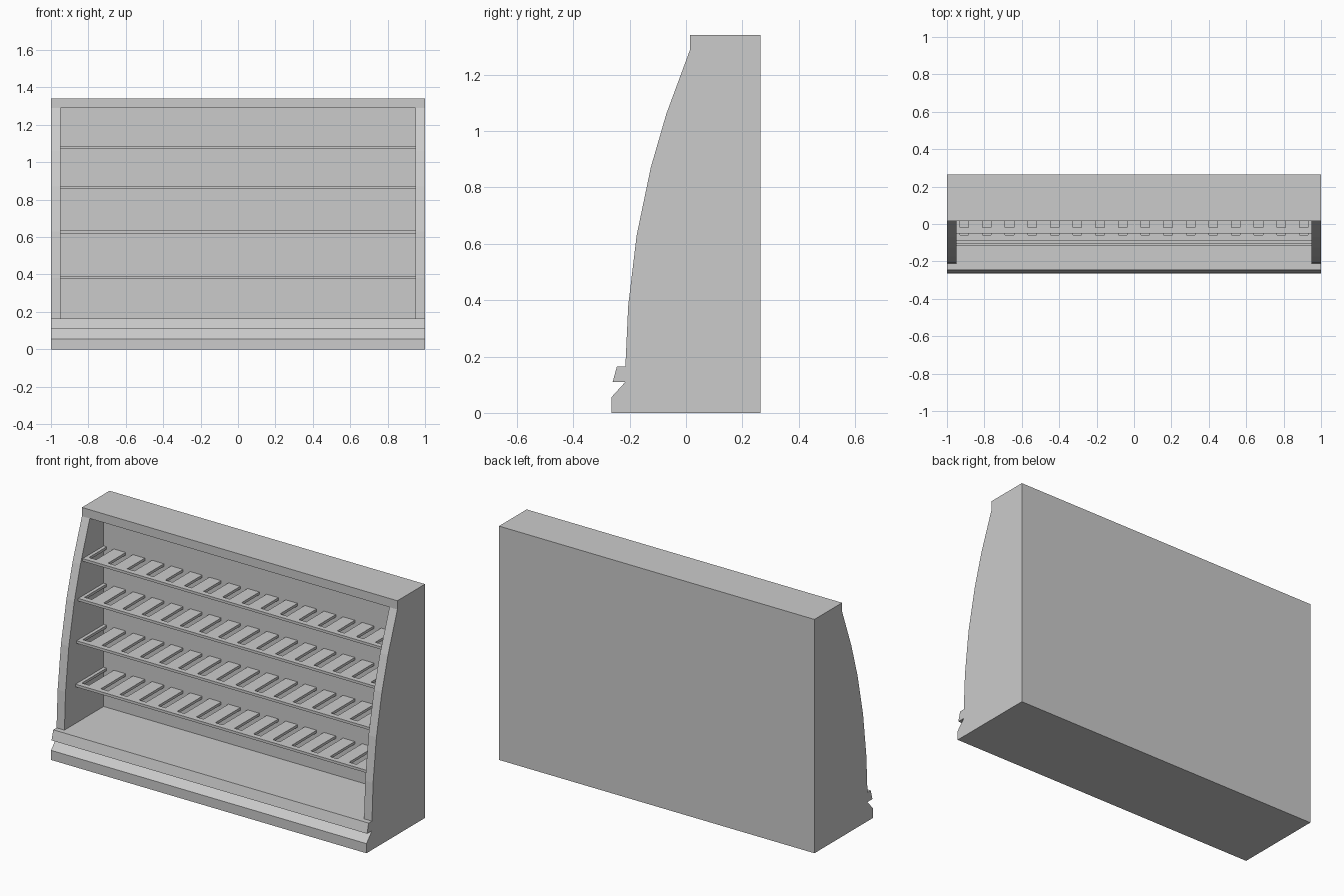
import bpy
import bmesh
from mathutils import Vector

default = bpy.data.objects.get("Cube")
if default:
    bpy.data.objects.remove(default, do_unlink=True)

grey = bpy.data.materials.new("light_grey")
grey.use_nodes = True
grey.diffuse_color = (0.6, 0.6, 0.6, 1)
grey.node_tree.nodes["Principled BSDF"].inputs["Base Color"].default_value = (0.6, 0.6, 0.6, 1)


def prism(name, outline, sweep):
    """Solid made by sweeping a flat outline along a vector."""
    bm = bmesh.new()
    face = bm.faces.new([bm.verts.new(p) for p in outline])
    swept = bmesh.ops.extrude_face_region(bm, geom=[face])
    verts = [v for v in swept["geom"] if isinstance(v, bmesh.types.BMVert)]
    bmesh.ops.translate(bm, verts=verts, vec=Vector(sweep))
    bmesh.ops.recalc_face_normals(bm, faces=bm.faces)
    mesh = bpy.data.meshes.new(name)
    bm.to_mesh(mesh)
    bm.free()
    mesh.materials.append(grey)
    obj = bpy.data.objects.new(name, mesh)
    bpy.context.collection.objects.link(obj)
    return obj


INNER = 0.95      # half width of the open interior
BACK = 0.14       # inner face of the back panel
DECK, HEADER = 0.165, 1.29

# Cabinet body: curved side profile with kick plate and bumper rail
profile = [(0.265, 0), (-0.265, 0), (-0.265, 0.055), (-0.215, 0.11),
           (-0.26, 0.11), (-0.245, DECK), (-0.215, DECK), (-0.205, 0.38),
           (-0.175, 0.63), (-0.125, 0.87), (-0.07, 1.06), (0.015, HEADER),
           (0.015, 1.34), (0.265, 1.34)]
cabinet = prism("cabinet_body", [(-1, y, z) for y, z in profile], (2, 0, 0))

# Open interior cut from the front
opening = [(-0.5, DECK), (BACK, DECK), (BACK, HEADER), (-0.5, HEADER)]
cutter = prism("interior_cutter", [(-INNER, y, z) for y, z in opening], (2 * INNER, 0, 0))
cutter.hide_render = True
cut = cabinet.modifiers.new("interior", "BOOLEAN")
cut.operation = "DIFFERENCE"
cut.solver = "EXACT"
cut.object = cutter
bpy.context.view_layer.objects.active = cabinet
bpy.ops.object.modifier_apply(modifier=cut.name)
bpy.data.objects.remove(cutter, do_unlink=True)

# Shelves with a row of slots open towards the back panel
SLOTS, SLOT_WIDTH, FIRST = 16, 0.046, 0.908
for i, (top, front) in enumerate([(0.39, -0.115), (0.635, -0.105),
                                  (0.872, -0.09), (1.085, -0.05)]):
    z = top - 0.015
    outline = [(INNER, BACK, z), (INNER, front, z), (-INNER, front, z), (-INNER, BACK, z)]
    for k in range(SLOTS):
        x = -FIRST + 2 * FIRST * k / (SLOTS - 1)
        a, b = x - SLOT_WIDTH / 2, x + SLOT_WIDTH / 2
        end = front + 0.03
        outline += [(a, BACK, z), (a, end, z), (b, end, z), (b, BACK, z)]
    prism(f"shelf_{i + 1}", outline, (0, 0, 0.015))
